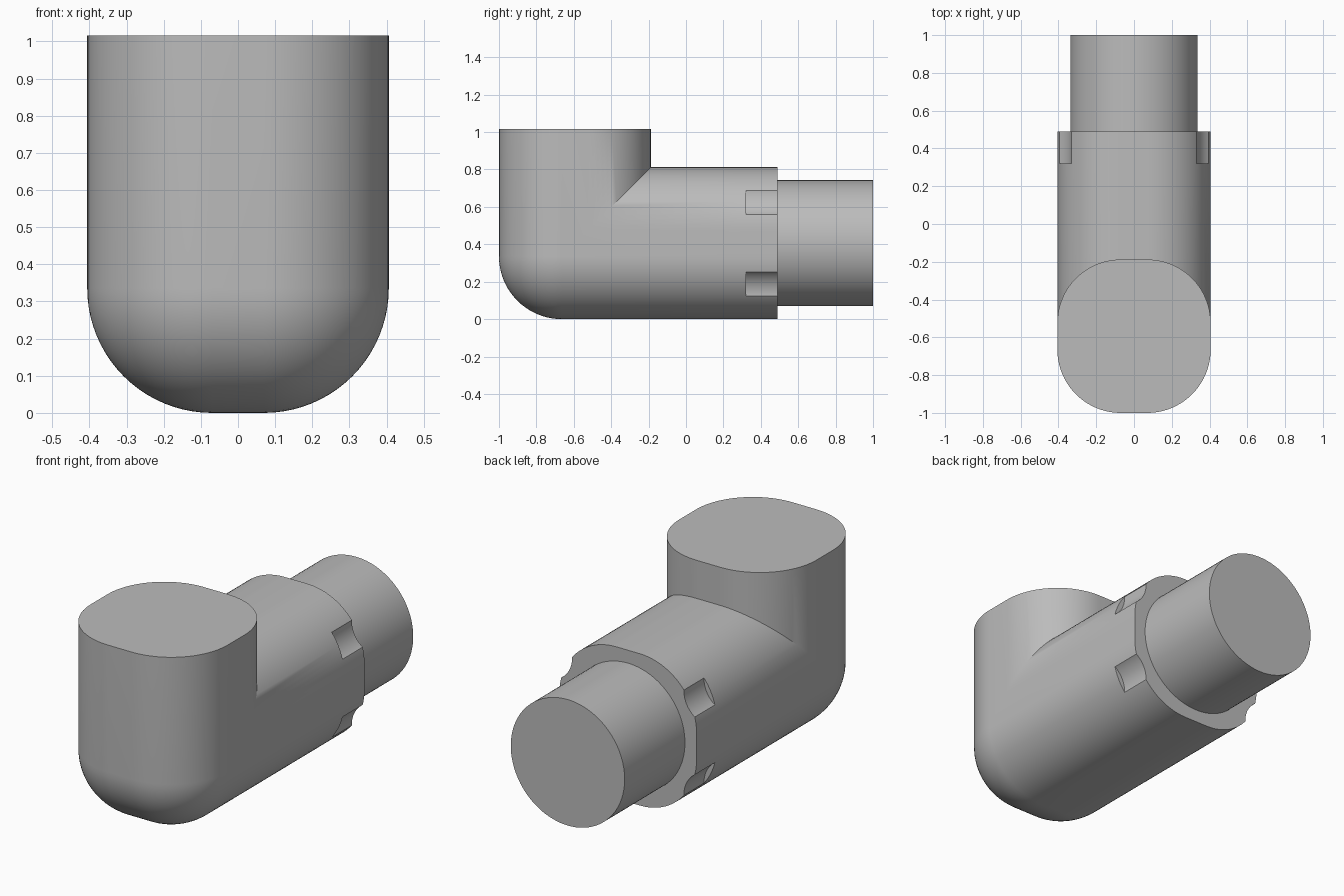
import bpy
import bmesh
import math
from mathutils import Matrix, Vector

if "Cube" in bpy.data.objects:
    bpy.data.objects.remove(bpy.data.objects["Cube"], do_unlink=True)

HALF, RAD = 0.406, 0.336      # section half width and corner radius
FLAT = HALF - RAD
BEND = Vector((0, -1 + HALF, HALF))
TOP, SHOULDER, BACK = 1.016, 0.49, 1.0
NOTCH_START, NOTCH_RADIUS = 0.32, 0.15
STEPS = 20

grey = bpy.data.materials.new("plain grey")
grey.use_nodes = True
COLOUR = (0.5, 0.5, 0.5, 1)
grey.diffuse_color = COLOUR
grey.node_tree.nodes["Principled BSDF"].inputs["Base Color"].default_value = COLOUR


def finish(name, bm):
    bmesh.ops.recalc_face_normals(bm, faces=bm.faces)
    mesh = bpy.data.meshes.new(name)
    bm.to_mesh(mesh)
    bm.free()
    mesh.materials.append(grey)
    obj = bpy.data.objects.new(name, mesh)
    bpy.context.collection.objects.link(obj)
    return obj


def activate(obj):
    bpy.ops.object.select_all(action="DESELECT")
    obj.select_set(True)
    bpy.context.view_layer.objects.active = obj


def add_rod(bm, radius, start, end, x, z, sides):
    place = Matrix.Translation((x, (start + end) / 2, z)) @ Matrix.Rotation(math.pi / 2, 4, "X")
    bmesh.ops.create_cone(bm, cap_ends=True, segments=sides, radius1=radius,
                          radius2=radius, depth=end - start, matrix=place)


# Rounded square section, as (x, offset towards the inside of the bend)
section = []
for quarter, (sx, sw) in enumerate([(1, 1), (-1, 1), (-1, -1), (1, -1)]):
    for i in range(STEPS + 1):
        a = (quarter + i / STEPS) * math.pi / 2
        section.append((sx * FLAT + RAD * math.cos(a), sw * FLAT + RAD * math.sin(a)))


def bend_point(x, w, t):
    # Mitred on the inside, rounded on the outside
    if w > -FLAT:
        return Vector((x, BEND.y + w, BEND.z + w))
    r = -w - FLAT
    return Vector((x, BEND.y - FLAT - r * math.cos(t), BEND.z - FLAT - r * math.sin(t)))


# Elbow body: upright arm, bend, then horizontal arm
rings = [[Vector((x, BEND.y + w, TOP)) for x, w in section]]
for k in range(STEPS + 1):
    rings.append([bend_point(x, w, k / STEPS * math.pi / 2) for x, w in section])
for y in (NOTCH_START - 0.02, SHOULDER):
    rings.append([Vector((x, y, BEND.z + w)) for x, w in section])

bm = bmesh.new()
loops = [[bm.verts.new(p) for p in ring] for ring in rings]
count = len(section)
for a, b in zip(loops, loops[1:]):
    for i in range(count):
        j = (i + 1) % count
        bm.faces.new((a[i], a[j], b[j], b[i]))
bm.faces.new(loops[0])
bm.faces.new(loops[-1])
bmesh.ops.remove_doubles(bm, verts=bm.verts, dist=0.0001)
body = finish("elbow_body", bm)

# Four shallow scooped notches at the shoulder
bm = bmesh.new()
reach = HALF + NOTCH_RADIUS - 0.001
for sx in (1, -1):
    for sz in (1, -1):
        add_rod(bm, NOTCH_RADIUS, NOTCH_START, SHOULDER + 0.1,
                sx * reach * math.cos(math.pi / 6),
                HALF + sz * reach * math.sin(math.pi / 6), 96)
cutter = finish("notch_cutter", bm)
cutter.hide_render = True
cut = body.modifiers.new("notches", "BOOLEAN")
cut.operation = "DIFFERENCE"
cut.solver = "EXACT"
cut.object = cutter
activate(body)
bpy.ops.object.modifier_apply(modifier=cut.name)
bpy.data.objects.remove(cutter, do_unlink=True)

# Round neck at the back
bm = bmesh.new()
add_rod(bm, 0.337, SHOULDER - 0.03, BACK, 0, HALF, 96)
neck = finish("neck", bm)

for obj in (body, neck):
    activate(obj)
    bpy.ops.object.shade_smooth_by_angle(angle=math.radians(30))
